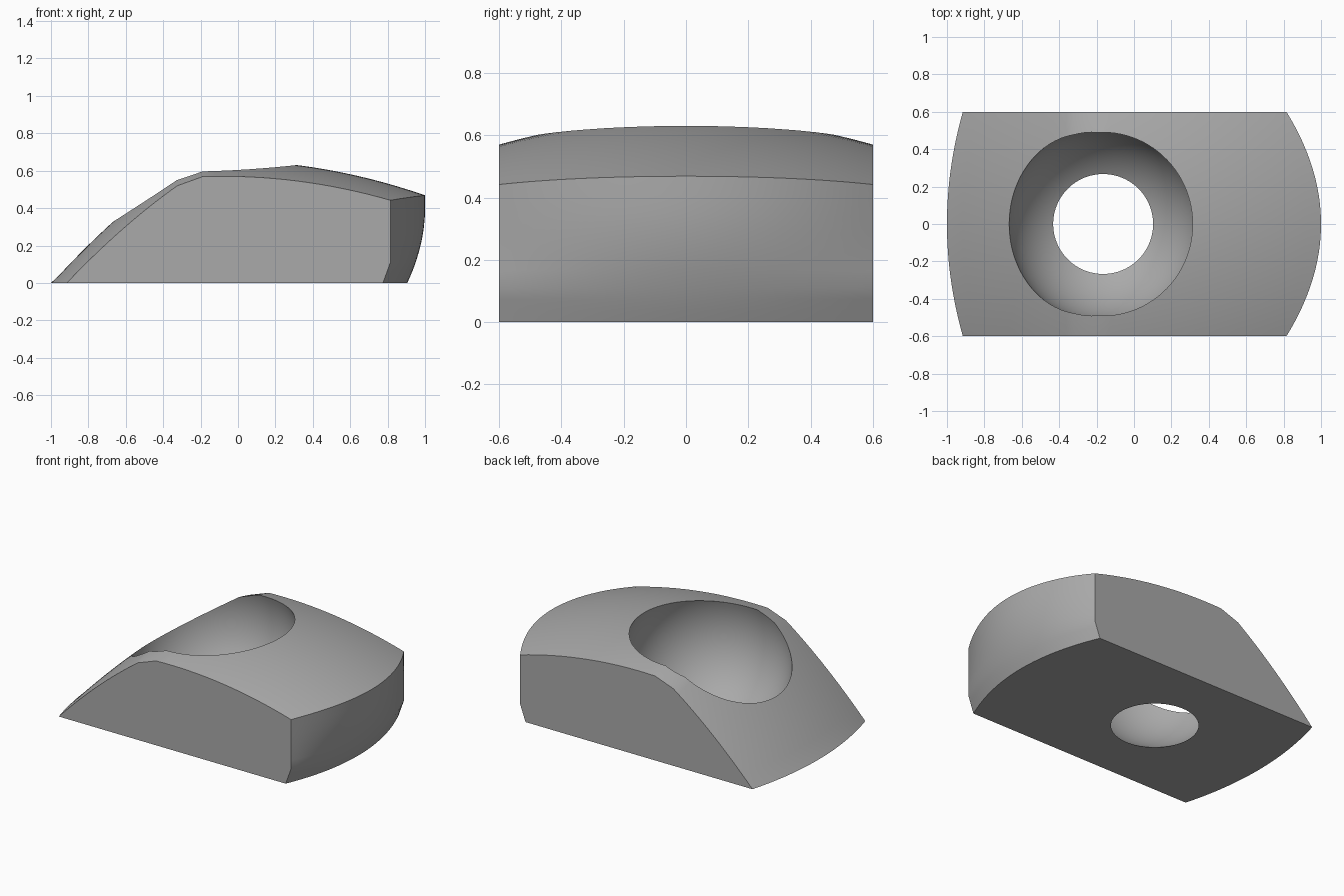
import bpy, bmesh, math

cube = bpy.data.objects.get("Cube")
if cube:
    bpy.data.objects.remove(cube, do_unlink=True)

HALF_WIDTH = 0.6
CROWN = 0.085          # extra height along the centre line
ROWS, STEPS = 32, 16


def edge_height(x):
    """Height of the top along the side walls: slope, then gentle arc."""
    if x < -0.25:
        return 0.285 + 0.88 * (x + 0.62) - 0.29 * (x + 0.62) ** 2
    return 0.57 - 0.16 * (x + 0.08) ** 2


def spread(a, b, n):
    return [a + (b - a) * i / n for i in range(n + 1)]


def section(y):
    """Closed outline of the block in the xz plane at a given y."""
    t = 1 - (y / HALF_WIDTH) ** 2
    tip, end = -0.915 - 0.085 * t, 0.815 + 0.185 * t
    xs = spread(tip, -0.325, STEPS) + spread(-0.19, end, STEPS)
    pts = [(x, edge_height(x) + CROWN * t) for x in xs]
    pts[0] = (tip, 0)
    # rounded end wall, tucked in toward the base
    top = pts[-1][1]
    for z in spread(top, 0.11, 6)[1:] + spread(0.11, 0, 3)[1:]:
        tuck = t * 0.095 * max(0, 1 - z / 0.4) ** 2
        tuck += (1 - t) * 0.04 * max(0, 1 - z / 0.11)
        pts.append((end - tuck, z))
    return [(x, y, z) for x, z in pts]


# Block body: outlines bridged across the width
bm = bmesh.new()
rings = [[bm.verts.new(p) for p in section(y)]
         for y in spread(-HALF_WIDTH, HALF_WIDTH, ROWS)]
for a, b in zip(rings, rings[1:]):
    for i in range(len(a)):
        j = (i + 1) % len(a)
        bm.faces.new((a[i], a[j], b[j], b[i]))
bm.faces.new(rings[0])
bm.faces.new(rings[-1][::-1])
bmesh.ops.recalc_face_normals(bm, faces=bm.faces)
mesh = bpy.data.meshes.new("block")
bm.to_mesh(mesh)
bm.free()
block = bpy.data.objects.new("block", mesh)
bpy.context.collection.objects.link(block)

# Plain grey
grey = bpy.data.materials.new("grey")
grey.use_nodes = True
colour = (0.4, 0.4, 0.4, 1)
grey.diffuse_color = colour
grey.node_tree.nodes["Principled BSDF"].inputs["Base Color"].default_value = colour
mesh.materials.append(grey)

# Spherical bowl that breaks through the base
bpy.ops.mesh.primitive_uv_sphere_add(segments=96, ring_count=48, radius=0.515,
                                     location=(-0.165, 0, 0.44))
cutter = bpy.context.object
cutter.name = "bowl_cutter"
cutter.hide_render = True
cutter.data.materials.append(grey)
cut = block.modifiers.new("bowl", 'BOOLEAN')
cut.operation = 'DIFFERENCE'
cut.solver = 'EXACT'
cut.object = cutter

bpy.ops.object.select_all(action='DESELECT')
block.select_set(True)
bpy.context.view_layer.objects.active = block
bpy.ops.object.modifier_apply(modifier=cut.name)
bpy.data.objects.remove(cutter, do_unlink=True)
bpy.ops.object.shade_smooth_by_angle(angle=math.radians(30))
